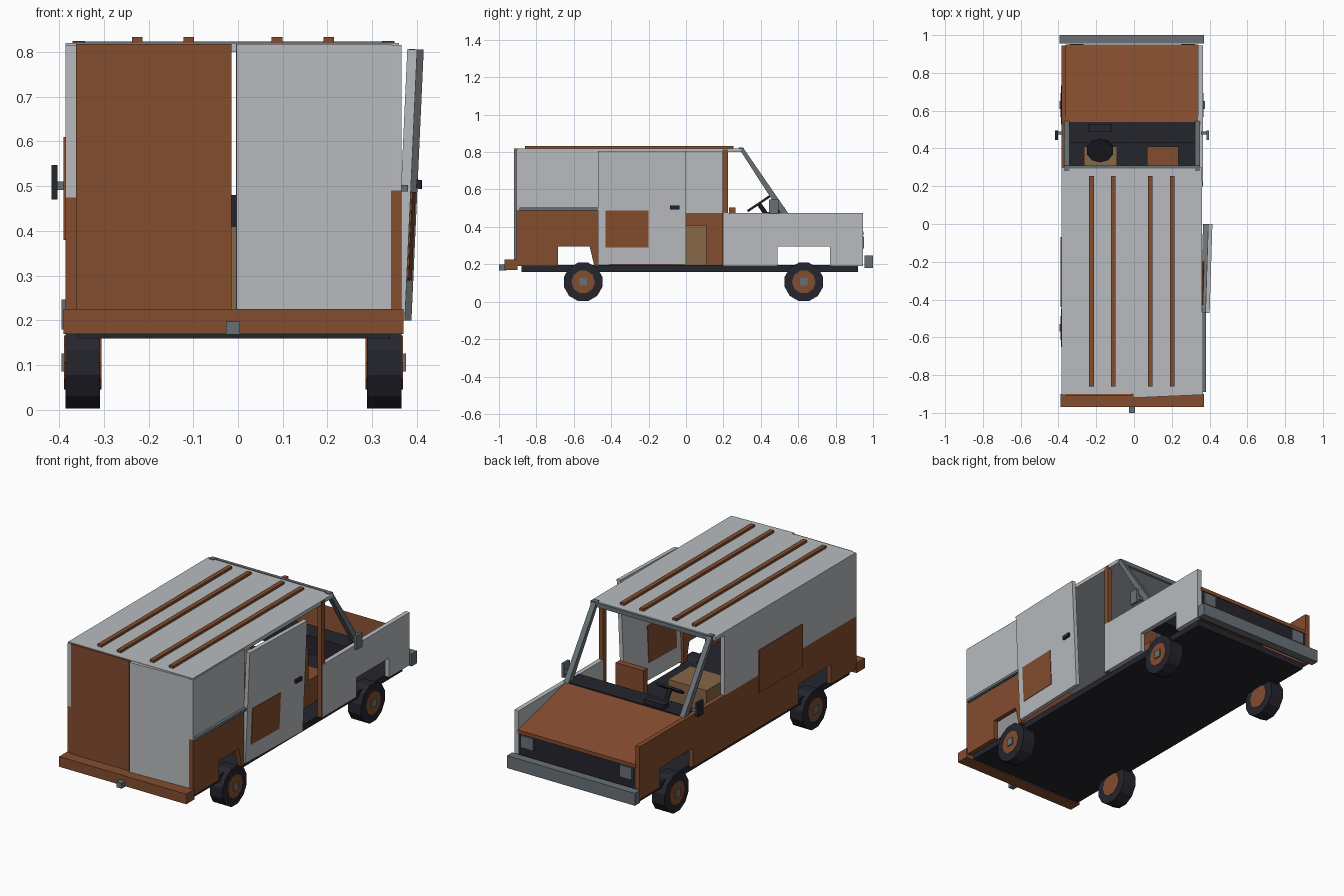
import bpy, bmesh, math
from mathutils import Matrix, Vector

old = bpy.data.objects.get("Cube")
if old:
    bpy.data.objects.remove(old, do_unlink=True)


def material(name, r, g, b):
    m = bpy.data.materials.new(name)
    m.use_nodes = True
    m.diffuse_color = (r, g, b, 1)
    m.node_tree.nodes["Principled BSDF"].inputs["Base Color"].default_value = (r, g, b, 1)
    m.node_tree.nodes["Principled BSDF"].inputs["Roughness"].default_value = 0.8
    return m


PALE = material("pale grey paint", 0.48, 0.50, 0.52)
RUST = material("rust brown", 0.23, 0.074, 0.028)
STEEL = material("dull steel", 0.14, 0.165, 0.18)
DARK = material("near black", 0.018, 0.018, 0.027)
TAN = material("tan", 0.24, 0.135, 0.063)


def finish(name, bm, mat):
    bmesh.ops.recalc_face_normals(bm, faces=bm.faces)
    mesh = bpy.data.meshes.new(name)
    bm.to_mesh(mesh)
    bm.free()
    mesh.materials.append(mat)
    ob = bpy.data.objects.new(name, mesh)
    bpy.context.collection.objects.link(ob)
    return ob


def box(name, mat, xs, ys, zs, turn=None, pivot=None):
    """Box from x, y and z ranges, optionally turned about a pivot."""
    bm = bmesh.new()
    size = [r[1] - r[0] for r in (xs, ys, zs)]
    mid = Vector([(r[1] + r[0]) / 2 for r in (xs, ys, zs)])
    bmesh.ops.create_cube(bm, size=1, matrix=Matrix.Translation(mid) @ Matrix.Diagonal((*size, 1)))
    if turn:
        bmesh.ops.rotate(bm, verts=bm.verts, cent=pivot or mid, matrix=turn.to_3x3())
    return finish(name, bm, mat)


def panel(name, mat, xs, outline):
    """Side profile of (y, z) points extruded across x."""
    bm = bmesh.new()
    face = bm.faces.new([bm.verts.new((xs[0], y, z)) for y, z in outline])
    ext = bmesh.ops.extrude_face_region(bm, geom=[face])
    verts = [v for v in ext["geom"] if isinstance(v, bmesh.types.BMVert)]
    bmesh.ops.translate(bm, verts=verts, vec=(xs[1] - xs[0], 0, 0))
    return finish(name, bm, mat)


def disc(name, mat, centre, radius, depth, sides, turn):
    bm = bmesh.new()
    bmesh.ops.create_cone(bm, cap_ends=True, segments=sides, radius1=radius, radius2=radius,
                          depth=depth, matrix=Matrix.Translation(centre) @ turn)
    return finish(name, bm, mat)


def rot(degrees, axis):
    return Matrix.Rotation(math.radians(degrees), 4, axis)


MID = -0.01                                   # body centre line
LEFT, RIGHT = (0.34, 0.365), (-0.385, -0.36)  # side wall thickness ranges
FLOOR, BELT, ROOF = 0.19, 0.475, 0.82
ARCH = 0.295

# Floor and bumpers
box("floor", DARK, (-0.36, 0.34), (-0.88, 0.92), (0.16, 0.195))
box("nose_bumper", STEEL, (-0.395, 0.37), (0.955, 1.0), (0.18, 0.247))
box("tail_bumper", RUST, (-0.39, 0.37), (-0.97, -0.9), (0.17, 0.225))
box("tow_hitch", STEEL, (-0.027, 0.005), (-1.0, -0.96), (0.168, 0.198))

# Lower side walls with wheel arches
panel("right_lower_wall", RUST, RIGHT, [
    (-0.905, FLOOR), (-0.69, FLOOR), (-0.69, ARCH), (-0.41, ARCH), (-0.41, FLOOR), (0.49, FLOOR),
    (0.49, ARCH), (0.77, ARCH), (0.77, FLOOR), (0.945, FLOOR), (0.945, BELT), (-0.905, BELT)])
panel("left_rear_lower_wall", RUST, LEFT, [
    (-0.905, FLOOR), (-0.685, FLOOR), (-0.685, ARCH), (-0.515, ARCH), (-0.49, FLOOR),
    (-0.465, FLOOR), (-0.465, 0.49), (-0.905, 0.49)])
panel("left_fender", PALE, LEFT, [
    (0.2, FLOOR), (0.49, FLOOR), (0.49, ARCH), (0.77, ARCH), (0.77, FLOOR),
    (0.945, FLOOR), (0.945, BELT), (0.2, BELT)])

# Upper walls, door pillar and roof
box("right_upper_wall", PALE, RIGHT, (-0.905, 0.22), (BELT, 0.815))
box("right_wall_patch", RUST, (-0.39, -0.383), (-0.44, -0.07), (0.38, 0.61))
box("left_rear_upper_wall", PALE, LEFT, (-0.905, -0.465), (0.49, 0.815))
box("slide_rail", STEEL, (0.36, 0.38), (-0.89, -0.45), (0.488, 0.503))
box("door_pillar", RUST, (0.338, 0.363), (0.195, 0.225), (FLOOR, 0.815))
box("roof", PALE, (-0.385, 0.36), (-0.9, 0.3), (0.8, ROOF))
for x in (-0.225, -0.11, 0.087, 0.203):
    box("roof_strip", RUST, (x - 0.012, x + 0.012), (-0.86, 0.255), (ROOF - 0.002, 0.833))

# Rear doors, the pale one slightly ajar
box("rear_door_right", RUST, (-0.362, -0.014), (-0.91, -0.89), (0.2, 0.818))
box("rear_door_left", PALE, (-0.004, 0.342), (-0.905, -0.885), (0.2, 0.818),
    rot(2.5, 'Z'), (0.342, -0.905, 0.5))

# Side door, slid back and hanging askew
hang = rot(-1.8, 'Z') @ rot(2.6, 'Y')
hinge = Vector((0.383, -0.235, 0.503))
box("side_door", PALE, (0.372, 0.394), (-0.47, 0.0), (0.2, 0.806), hang, hinge)
box("side_door_patch", RUST, (0.369, 0.397), (-0.43, -0.2), (0.29, 0.488), hang, hinge)
box("side_door_handle", DARK, (0.39, 0.405), (-0.085, -0.035), (0.495, 0.515), hang, hinge)

# Windscreen frame
box("windscreen_header", STEEL, (-0.37, 0.35), (0.293, 0.31), (0.8, 0.823))
for xs in ((-0.37, -0.342), (0.322, 0.35)):
    panel("windscreen_pillar", STEEL, xs,
          [(0.28, 0.824), (0.305, 0.824), (0.545, 0.475), (0.505, 0.475)])

# Bonnet, grille and headlights
panel("bonnet", RUST, (-0.362, 0.342), [(0.535, 0.475), (0.95, 0.375), (0.95, 0.355), (0.535, 0.455)])
box("grille", DARK, (-0.36, 0.34), (0.925, 0.943), (0.2, 0.36))
for side in (-1, 1):
    x = MID + side * 0.295
    box("headlight", STEEL, (x - 0.037, x + 0.037), (0.94, 0.952), (0.285, 0.35))

# Cab interior
box("dashboard", DARK, (-0.36, 0.34), (0.43, 0.54), (0.38, 0.48))
box("instrument_hood", DARK, (-0.24, -0.12), (0.49, 0.53), (0.475, 0.503))
tilt = rot(34, 'X')
disc("steering_wheel", DARK, (-0.18, 0.39, 0.525), 0.073, 0.012, 10, tilt)
disc("steering_column", DARK, (-0.18, 0.43, 0.465), 0.012, 0.14, 8, tilt)
box("driver_seat", TAN, (-0.265, -0.09), (0.23, 0.41), (0.19, 0.33))
box("passenger_seat", RUST, (0.07, 0.235), (0.23, 0.41), (0.19, 0.33))
box("passenger_backrest", RUST, (0.07, 0.235), (0.23, 0.265), (0.33, 0.505))
box("crate", TAN, (-0.2, 0.03), (-0.08, 0.11), (0.19, 0.41))

# Mirrors
for side, mat in ((-1, DARK), (1, STEEL)):
    x = MID + side * 0.4
    box("mirror", mat, (x - 0.007, x + 0.007), (0.445, 0.495), (0.47, 0.547))
    ends = sorted((MID + side * 0.365, x))
    box("mirror_arm", STEEL, ends, (0.475, 0.49), (0.492, 0.51))

# Wheels
across = rot(90, 'Y')
for y in (-0.55, 0.63):
    for side in (-1, 1):
        x = MID + side * 0.337
        disc("tyre", DARK, (x, y, 0.106), 0.106, 0.077, 12, rot(15, 'X') @ across)
        disc("wheel_rim", RUST, (x, y, 0.106), 0.063, 0.083, 10, across)
        cap = sorted((x, x + side * 0.048))
        box("hub_cap", STEEL, cap, (y - 0.02, y + 0.02), (0.086, 0.126))
